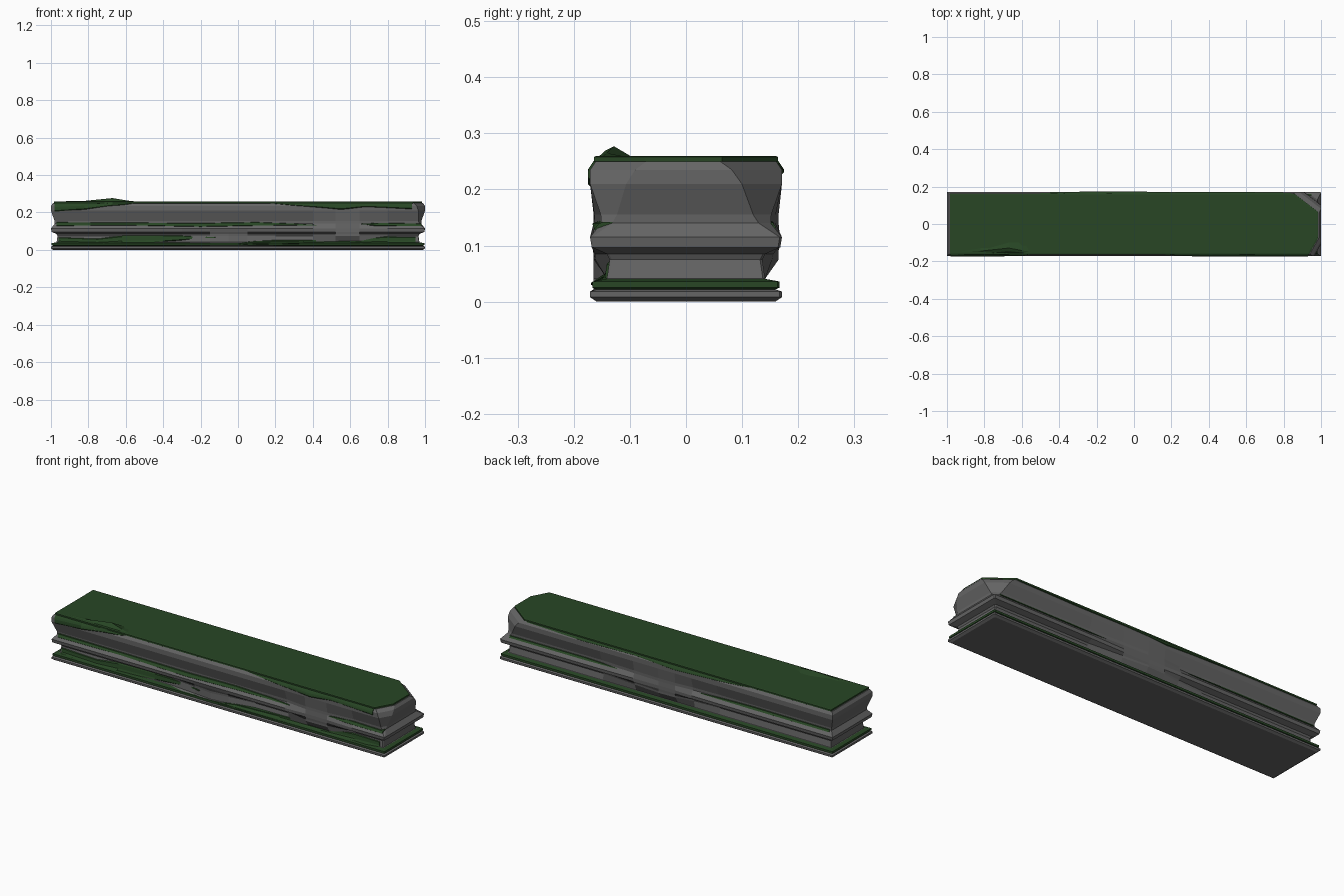
import bpy

if "Cube" in bpy.data.objects:
    bpy.data.objects.remove(bpy.data.objects["Cube"])

# stone profile: (height, inset from the outer block)
PROFILE = [(0, .012), (.008, 0), (.018, 0), (.022, .012), (.026, .006), (.034, .006),
           (.041, .03), (.075, .035), (.085, .03), (.097, .003), (.115, 0), (.14, .02),
           (.155, .019), (.21, 0), (.235, 0), (.25, .01)]
XS = [-1, -.85, -.7, -.55, -.3, -.15, -.05, .05, .2, .4, .52, .65, .8]
H = .171
# worn spots that fill the grooves: (side, x, half length, low z, high z)
WEAR = [(-1, -.05, .16, .02, .10), (-1, .58, .17, .075, .16), (1, .05, .25, .07, .16)]


def material(name, rgb):
    m = bpy.data.materials.new(name)
    m.diffuse_color = (*rgb, 1)
    m.use_nodes = True
    m.node_tree.nodes["Principled BSDF"].inputs["Base Color"].default_value = m.diffuse_color
    return m


STONE = material("stone", (.13, .13, .13))
MOSS = material("moss", (.021, .062, .018))


def make(name, verts, faces, mat):
    me = bpy.data.meshes.new(name)
    me.from_pydata(verts, [], faces)
    me.materials.append(mat)
    me.validate()
    ob = bpy.data.objects.new(name, me)
    bpy.context.collection.objects.link(ob)
    return ob


def inset_at(z):
    for (z0, a), (z1, b) in zip(PROFILE, PROFILE[1:]):
        if z <= z1:
            return a + (b - a) * (z - z0) / (z1 - z0)
    return .01 + (z - .25) * 1.1


def worn(side, x, z, inset):
    for s, cx, r, lo, hi in WEAR:
        if s == side and lo <= z <= hi:
            w = max(0, min(1, 1.5 * (1 - abs(x - cx) / r)))
            inset += (.006 - inset) * w
    return inset


def ring(z, i, wear=True, ends=0):
    """Outline of the block at one height, with chipped right corners higher up."""
    c = max(.04, min(1, (z - .11) / .14))
    e = 1 - i - ends
    f = worn if wear else (lambda s, x, z, i: i)
    front = [(max(x, -e), -H + f(-1, x, z, i), z) for x in XS]
    back = [(max(x, -e), H - f(1, x, z, i), z) for x in reversed(XS)]
    h = H - i
    end = [(e - .05 * c, -h, z), (e, -h + .09 * c, z), (e, h - .10 * c, z), (e - .13 * c, h, z)]
    return front + end + back


def loft(name, levels, mat, wear=True, ends=0):
    rings = [ring(z, i, wear, ends) for z, i in levels]
    n = len(rings[0])
    faces = [(k * n + j, k * n + (j + 1) % n, (k + 1) * n + (j + 1) % n, (k + 1) * n + j)
             for k in range(len(rings) - 1) for j in range(n)]
    faces += [tuple(reversed(range(n))), tuple(range((len(rings) - 1) * n, len(rings) * n))]
    return make(name, sum(rings, []), faces, mat)


def patch(name, side, stations, rows=7):
    """Moss strip hugging one long side; stations are (x, low z, high z)."""
    verts = []
    for x, lo, hi in stations:
        for r in range(rows):
            z = lo + (hi - lo) * r / (rows - 1)
            i = worn(side, x, z, inset_at(z))
            i += .003 if r in (0, rows - 1) else -.004
            verts.append((x, side * (H - i), z))
        over = hi > .25
        verts.append((x, side * (H - (.08 if over else .045)), .255 if over else hi))
        verts.append((x, side * (H - .08), lo))
    n = rows + 2
    faces = [(k * n + j, k * n + (j + 1) % n, (k + 1) * n + (j + 1) % n, (k + 1) * n + j)
             for k in range(len(stations) - 1) for j in range(n)]
    faces += [tuple(range(n)), tuple(range((len(stations) - 1) * n, len(stations) * n))]
    if side > 0:
        faces = [f[::-1] for f in faces]
    return make(name, verts, faces, MOSS)


# stone block
loft("stone_block", PROFILE, STONE)

# moss cap on top and moss band above the base slab
loft("moss_cap", [(.247, .012), (.25, .007), (.258, .007), (.26, .012)], MOSS, ends=.008)
loft("moss_band", [(.022, .012), (.025, .004), (.036, .004), (.041, .032)], MOSS, wear=False)

# moss hanging over the upper edges
patch("moss_drip_front_left", -1, [(-.98, .2, .259), (-.82, .212, .262), (-.67, .232, .277),
                                   (-.6, .24, .265), (-.55, .25, .259)])
patch("moss_drip_front_right", -1, [(.15, .25, .259), (.3, .235, .26), (.42, .225, .26),
                                    (.55, .212, .26), (.68, .228, .26), (.93, .215, .259)])
patch("moss_drip_back", 1, [(-.5, .248, .258), (-.3, .235, .259), (-.05, .225, .258),
                            (.2, .24, .259), (.5, .235, .259), (.84, .246, .258)])

# thin moss in the middle groove
patch("moss_seam_left", -1, [(-.97, .127, .15), (-.6, .13, .147), (-.2, .122, .145),
                             (.1, .128, .15), (.3, .13, .142), (.42, .13, .134)])
patch("moss_seam_right", -1, [(.66, .137, .14), (.75, .126, .147), (.98, .126, .142)])
patch("moss_seam_back_left", 1, [(-.97, .13, .145), (-.5, .13, .147), (-.2, .134, .138)])
patch("moss_seam_back_right", 1, [(.3, .134, .138), (.5, .13, .145), (.95, .13, .143)])

# moss in the lower groove of the front
patch("moss_lower_left", -1, [(-.96, .035, .07), (-.75, .03, .062), (-.62, .032, .078),
                              (-.4, .042, .08), (-.2, .06, .075), (-.12, .064, .068)])
patch("moss_lower_right", -1, [(.0, .03, .034), (.08, .026, .05), (.35, .03, .055),
                               (.6, .03, .06), (.8, .032, .075), (.95, .04, .07)])
